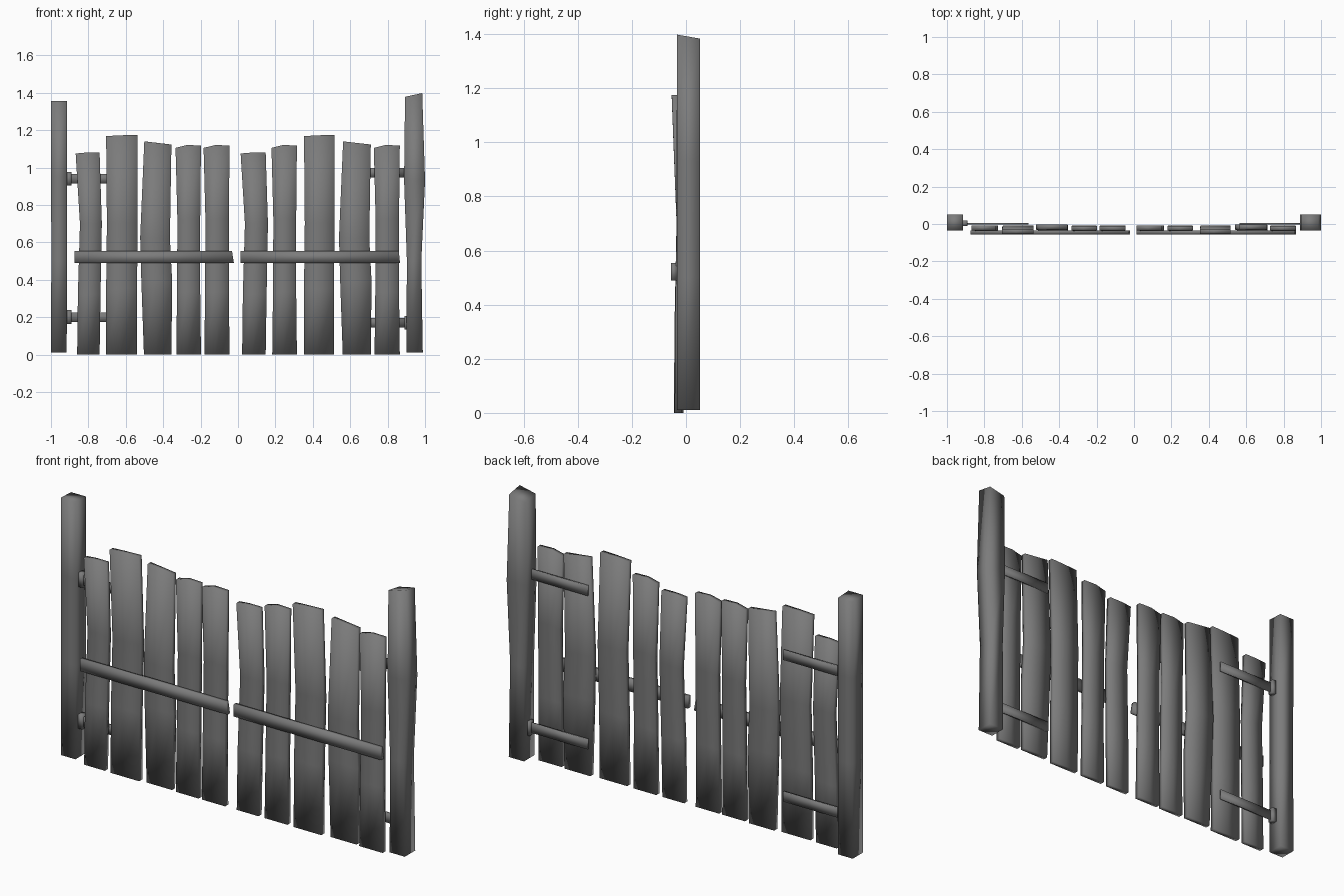
import bpy
import bmesh

cube = bpy.data.objects.get("Cube")
if cube:
    bpy.data.objects.remove(cube, do_unlink=True)

wood = bpy.data.materials.new("weathered_grey")
wood.use_nodes = True
GREY = (0.2, 0.2, 0.2, 1)
wood.diffuse_color = GREY
wood.node_tree.nodes["Principled BSDF"].inputs["Base Color"].default_value = GREY


def loft(name, rings):
    """Skin a stack of equal rings and cap both ends."""
    bm = bmesh.new()
    rows = [[bm.verts.new(p) for p in ring] for ring in rings]
    n = len(rows[0])
    for low, high in zip(rows, rows[1:]):
        for i in range(n):
            j = (i + 1) % n
            bm.faces.new((low[i], low[j], high[j], high[i]))
    bm.faces.new(rows[0][::-1])
    bm.faces.new(rows[-1])
    bmesh.ops.recalc_face_normals(bm, faces=bm.faces[:])
    mesh = bpy.data.meshes.new(name)
    bm.to_mesh(mesh)
    bm.free()
    mesh.shade_smooth()
    mesh.materials.append(wood)
    obj = bpy.data.objects.new(name, mesh)
    bpy.context.collection.objects.link(obj)
    return obj


def box(name, x0, x1, y0, y1, z0, z1, skew=0):
    """Box lofted along x, with an optional slanted right end."""
    def ring(x, s):
        return [(x + s, y0, z0), (x + s, y1, z0), (x, y1, z1), (x, y0, z1)]
    return loft(name, [ring(x0, 0), ring(x1, skew)])


# Plank shapes: levels of (height fraction, left shift, right shift, front y),
# then the top heights at left, middle and right
SHAPES = {
    "short": ([(0, 0, 0, -.042), (.3, .004, .005, -.04), (.65, .015, .012, -.035),
               (1, -.008, 0, -.034)], (1.075, 1.08, 1.08)),
    "tall": ([(0, 0, 0, -.045), (.3, 0, 0, -.042), (.6, .004, .004, -.035),
              (1, 0, .002, -.053)], (1.168, 1.172, 1.175)),
    "slanted": ([(0, 0, 0, -.036), (.35, -.014, .004, -.032), (.55, -.02, -.008, -.03),
                 (1, .002, 0, -.03)], (1.14, 1.132, 1.123)),
    "peaked": ([(0, 0, 0, -.042), (.3, .004, -.004, -.04), (.65, .006, -.004, -.034),
                (1, -.004, 0, -.036)], (1.105, 1.12, 1.118)),
}
THICK = 0.026


def plank(name, shape, x0, x1):
    levels, tops = SHAPES[shape]
    rings = []
    for f, dl, dr, y in levels:
        a, b = x0 + dl, x1 + dr
        xs = [a, a + .45 * (b - a), b]
        front = [(x, y, f * top) for x, top in zip(xs, tops)]
        back = [(x, y + THICK, z) for x, y, z in reversed(front)]
        rings.append(front + back)
    loft(name, rings)


PLANKS = [("short", -.86, -.74), ("tall", -.705, -.54), ("slanted", -.503, -.356),
          ("peaked", -.33, -.198), ("peaked", -.18, -.045), ("short", .022, .148),
          ("peaked", .183, .315), ("tall", .353, .513), ("slanted", .56, .71),
          ("peaked", .73, .865)]
for i, (shape, x0, x1) in enumerate(PLANKS, 1):
    plank(f"plank_{i}", shape, x0, x1)


# Posts: levels of (z, left x, right x), with the top tipped sideways and forward
def post(name, levels, tip_x, tip_y):
    rings = []
    for k, (z, a, b) in enumerate(levels):
        last = k == len(levels) - 1
        tx, ty = (tip_x, tip_y) if last else (0, 0)
        rings.append([(a, -.034, z), (b, -.034, z + tx),
                      (b, .052, z + tx - ty), (a, .052, z - ty)])
    loft(name, rings)


post("right_post", [(.01, -1, -.916), (.5, -.998, -.914), (.95, -.999, -.914),
                    (1.355, -1, -.915)], 0, .005)
post("left_post", [(.01, .9, .988), (.5, .903, .98), (.93, .888, 1),
                   (1.378, .893, .985)], .02, .015)

# Rails across the front of each leaf
box("right_rail", -.875, -.032, -.055, -.034, .49, .553, .01)
box("left_rail", .013, .86, -.055, -.034, .49, .553, .006)

# Hinge straps on the back, each with a flange against its post
for side, sx, heights in (("right", -1, (.2, .94)), ("left", 1, (.17, .972))):
    for level, z in zip(("lower", "upper"), heights):
        xs = sorted((sx * .565, sx * .9))
        box(f"{side}_{level}_strap", *xs, -.004, .005, z - .026, z + .026)
        xs = sorted((sx * .89, sx * .917))
        box(f"{side}_{level}_flange", *xs, -.012, .02, z - .037, z + .037)
